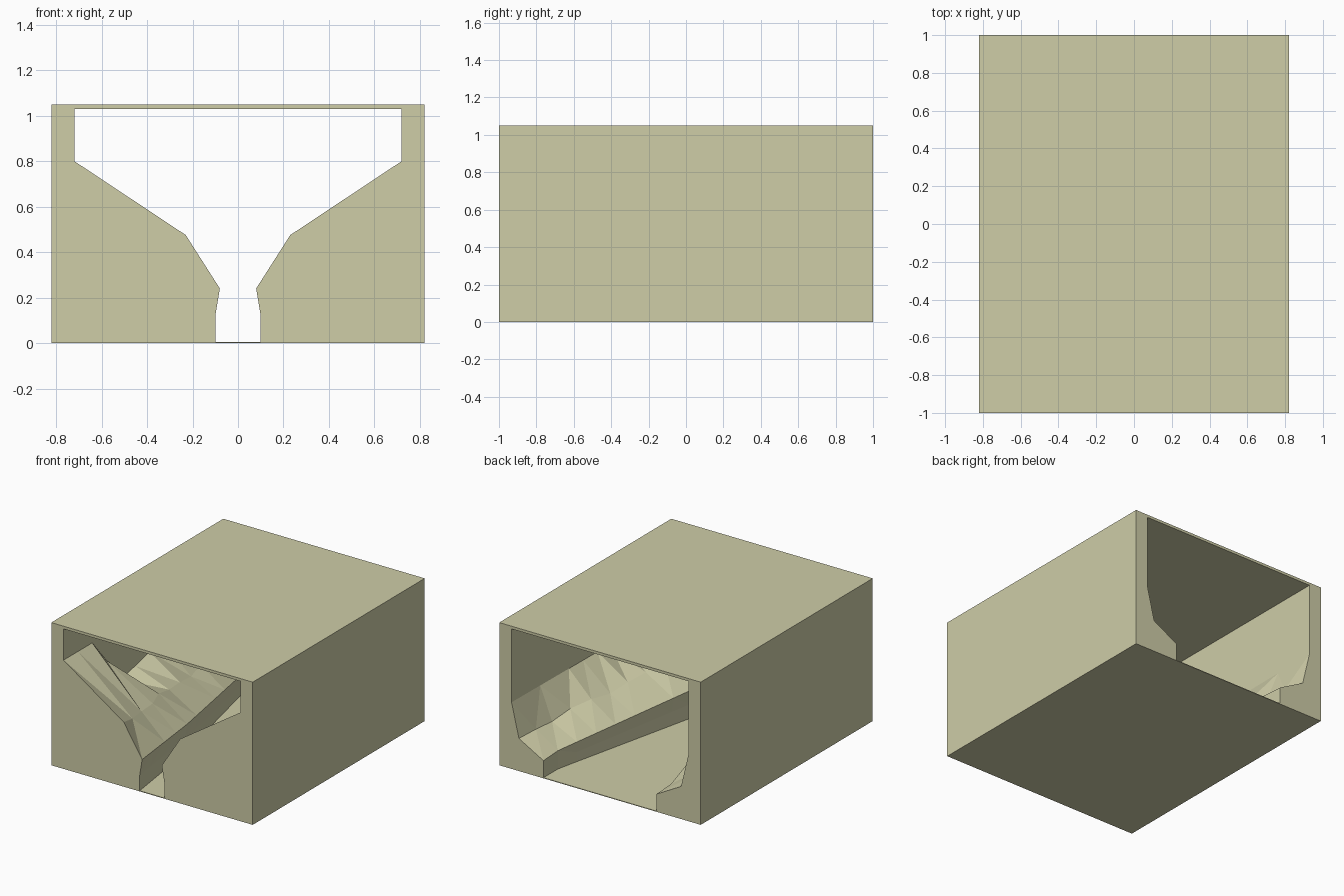
import bpy, bmesh, random

if "Cube" in bpy.data.objects:
    bpy.data.objects.remove(bpy.data.objects["Cube"])

random.seed(4)
STATIONS = 12
OUT_X, TOP, CEIL, FLOOR = 0.82, 1.05, 1.03, 0.005


def track(keys, y):
    """Linear interpolation of (y, x, z) keys along the passage."""
    for a, b in zip(keys, keys[1:]):
        if y <= b[0] + 1e-6:
            t = (y - a[0]) / (b[0] - a[0])
            return a[1] + (b[1] - a[1]) * t, a[2] + (b[2] - a[2]) * t
    return keys[-1][1:]


# Long lines of the canyon wall, front to back: (y, half width, height)
shoulder = [(-1, .72, .80), (-.66, .72, .80), (-.33, .72, .40), (0, .72, .48), (1, .72, .49)]
slope = [(-1, .23, .475), (-.33, .38, .38), (.33, .53, .30), (1, .66, .24)]
ledge = [(-1, .08, .24), (-.33, .18, .22), (.83, .46, .14), (1, .46, .13)]
foot = [(-1, .10, .12), (-.33, .195, .11), (.83, .46, .07), (1, .46, .07)]


def section(y):
    (sx, sz), (mx, mz), (lx, lz), (fx, fz) = [track(k, y) for k in (shoulder, slope, ledge, foot)]
    if -0.99 < y < 0.99:                       # rough rock facets
        mx += random.uniform(0, .035)
        mz += random.uniform(-.03, .01)
    return [(0, 0), (0, FLOOR), (fx, FLOOR), (fx, fz), (lx, lz), (mx, mz), (sx, sz),
            (.72, CEIL), (0, CEIL), (0, TOP), (OUT_X, TOP), (OUT_X, 0)]


# Half of the block, lofted from front to back with the passage through it
bm = bmesh.new()
rings = []
for i in range(STATIONS + 1):
    y = -1 + 2 * i / STATIONS
    rings.append([bm.verts.new((x, y, z)) for x, z in section(y)])
n = len(rings[0])
for a, b in zip(rings, rings[1:]):
    for j in range(n):
        if j in (0, 8):                        # open on the centre plane
            continue
        k = (j + 1) % n
        bm.faces.new((a[j], a[k], b[k], b[j]))
bm.faces.new(rings[0])
bm.faces.new(rings[-1])
bm.normal_update()
bmesh.ops.triangulate(bm, faces=bm.faces[:], ngon_method='EAR_CLIP')
bmesh.ops.recalc_face_normals(bm, faces=bm.faces[:])

mesh = bpy.data.meshes.new("canyon_block")
bm.to_mesh(mesh)
bm.free()
block = bpy.data.objects.new("canyon_block", mesh)
bpy.context.collection.objects.link(block)
mirror = block.modifiers.new("mirror", 'MIRROR')
mirror.merge_threshold = 0.0005

# Sandstone colour
mat = bpy.data.materials.new("sandstone")
mat.diffuse_color = (0.62, 0.61, 0.39, 1)
mat.use_nodes = True
mat.node_tree.nodes["Principled BSDF"].inputs["Base Color"].default_value = mat.diffuse_color
mesh.materials.append(mat)
